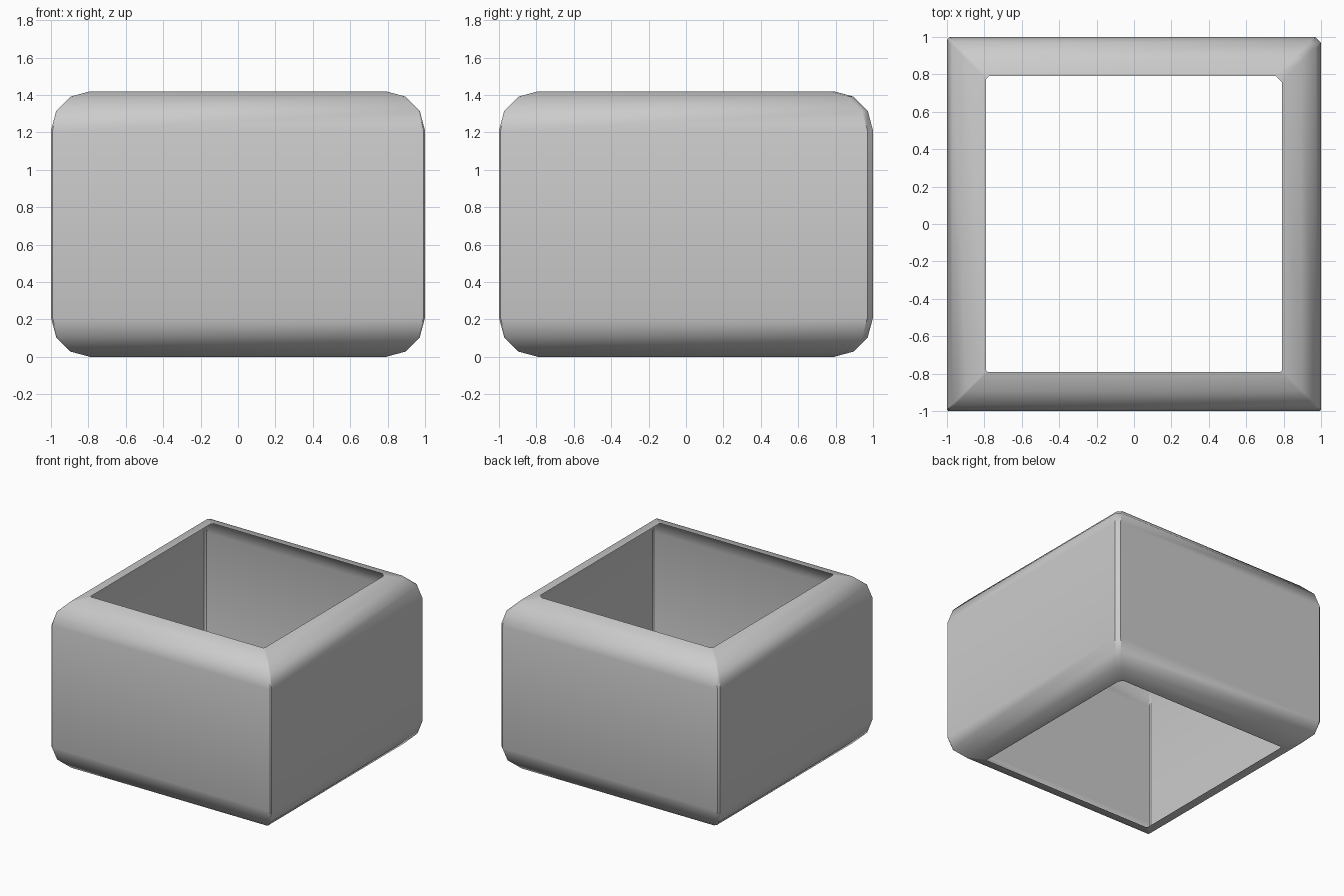
import bpy, bmesh, math

if "Cube" in bpy.data.objects:
    bpy.data.objects.remove(bpy.data.objects["Cube"])

R, H, N = 0.21, 1.42, 3            # edge radius, height, segments per rounded edge
arc = [(1 - R + R * math.sin(i * math.pi / 2 / N), R - R * math.cos(i * math.pi / 2 / N))
       for i in range(N + 1)]
profile = arc + [(w, H - z) for w, z in reversed(arc)]   # half width, height

# Corner signs with the tiny chamfer each vertical edge carries
corners = [(-1, -1, 0.008), (1, -1, 0.008), (1, 1, 0.03), (-1, 1, 0.015)]


def ring(bm, w, z):
    """Square ring with slightly clipped corners."""
    verts = []
    for sx, sy, c in corners:
        a = (sx * w, sy * (w - c), z)
        b = (sx * (w - c), sy * w, z)
        pair = (b, a) if sx * sy < 0 else (a, b)
        if sx < 0 and sy < 0:
            pair = (a, b)
        verts += [bm.verts.new(p) for p in pair]
    return verts


# Open square sleeve: thin sheet, open at top and bottom
bm = bmesh.new()
rings = [ring(bm, w, z) for w, z in profile]
for lo, hi in zip(rings, rings[1:]):
    for i in range(len(lo)):
        j = (i + 1) % len(lo)
        bm.faces.new((lo[i], lo[j], hi[j], hi[i]))
mesh = bpy.data.meshes.new("square_sleeve")
bm.to_mesh(mesh)
bm.free()
sleeve = bpy.data.objects.new("square_sleeve", mesh)
bpy.context.collection.objects.link(sleeve)

# Smooth rounded rims, crisp vertical corners
bpy.context.view_layer.objects.active = sleeve
sleeve.select_set(True)
bpy.ops.object.shade_smooth_by_angle(angle=math.radians(38))
